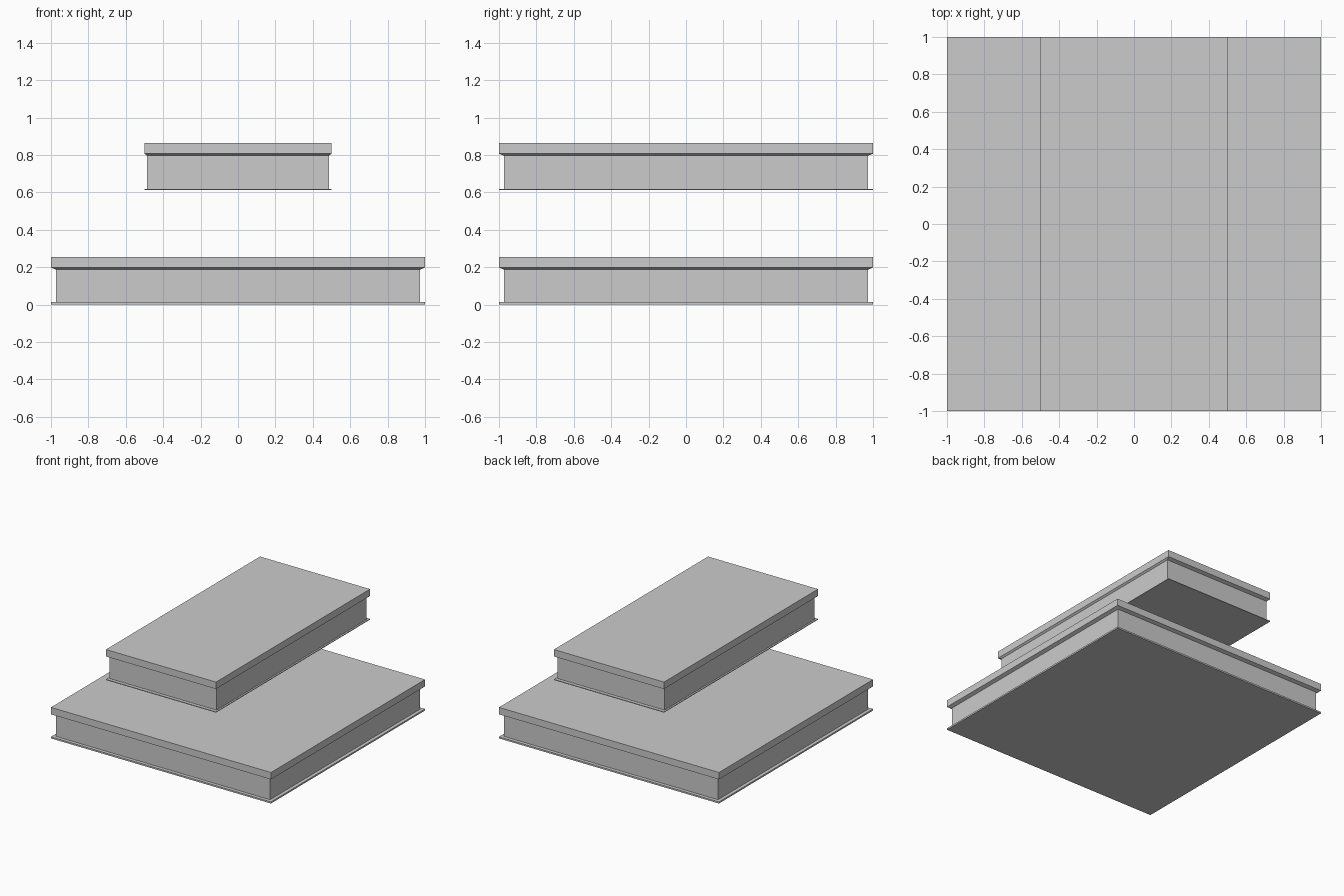
import bpy, bmesh

if "Cube" in bpy.data.objects:
    bpy.data.objects.remove(bpy.data.objects["Cube"])


def stacked_slab(name, width, depth, rings):
    """Closed slab from rectangular rings (inset scale, height), bottom to top."""
    bm = bmesh.new()
    loops = []
    for s, z in rings:
        x, y = width / 2 * s, depth / 2 * s
        loops.append([bm.verts.new((a * x, b * y, z))
                      for a, b in ((-1, -1), (1, -1), (1, 1), (-1, 1))])
    for lo, hi in zip(loops, loops[1:]):
        for i in range(4):
            j = (i + 1) % 4
            bm.faces.new((lo[i], lo[j], hi[j], hi[i]))
    bm.faces.new(loops[0][::-1])
    bm.faces.new(loops[-1])
    bmesh.ops.recalc_face_normals(bm, faces=bm.faces)
    me = bpy.data.meshes.new(name)
    bm.to_mesh(me)
    bm.free()
    ob = bpy.data.objects.new(name, me)
    bpy.context.collection.objects.link(ob)
    return ob


def platform(name, width, z, foot_bottom, foot_top):
    # thin foot plate, recessed core, overhanging cap with sloped underside
    rings = [(1, foot_bottom), (1, foot_top), (0.972, foot_top),
             (0.972, 0.187), (1, 0.198), (1, 0.255)]
    stacked_slab(name, width, 2.0, rings).location.z = z


# square lower platform
platform("lower_platform", 2.0, 0.0, 0.0, 0.013)
# half-width platform floating above
platform("upper_platform", 1.0, 0.609, 0.004, 0.010)
